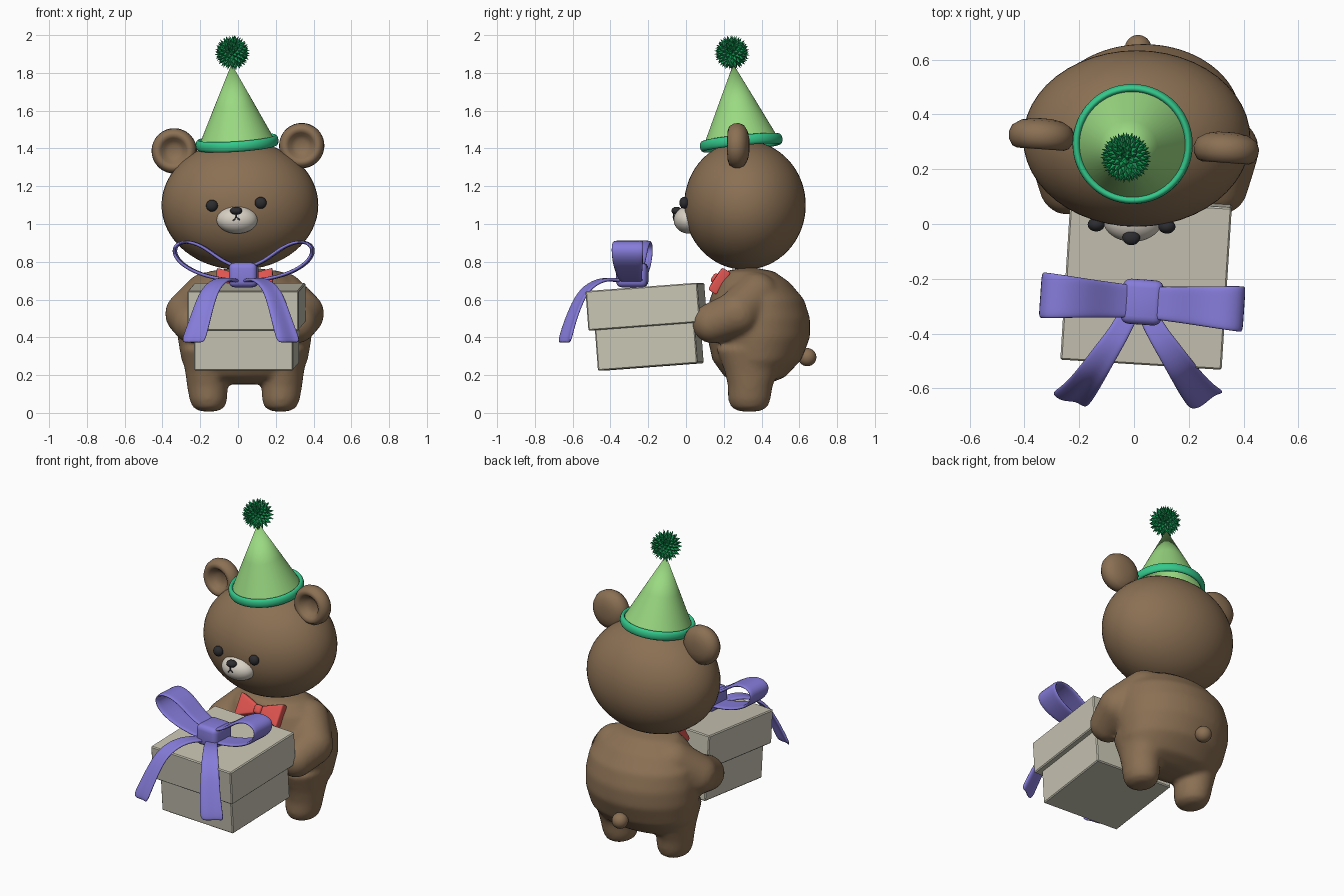
import bpy, bmesh, math
from mathutils import Matrix, Vector

if "Cube" in bpy.data.objects:
    bpy.data.objects.remove(bpy.data.objects["Cube"])

T = Matrix.Translation
def R(deg, axis): return Matrix.Rotation(math.radians(deg), 4, axis)
def S(x, y, z): return Matrix.Diagonal((x, y, z, 1))

def mat(name, r, g, b):
    m = bpy.data.materials.new(name)
    m.diffuse_color = (r, g, b, 1)
    m.use_nodes = True
    m.node_tree.nodes["Principled BSDF"].inputs["Base Color"].default_value = m.diffuse_color
    return m

BROWN = mat("brown fur", .258, .162, .088)
CREAM = mat("cream muzzle", .68, .63, .55)
DARK = mat("dark features", .026, .026, .03)
BOX = mat("box card", .58, .56, .455)
PURPLE = mat("purple ribbon", .238, .202, .70)
LIME = mat("light green hat", .328, .70, .225)
TEAL = mat("teal brim", .034, .578, .26)
GREEN = mat("deep green pompom", .008, .32, .09)
RED = mat("red bow tie", .75, .09, .08)

def add(name, bm, m, mtx=Matrix(), smooth=True):
    bmesh.ops.recalc_face_normals(bm, faces=bm.faces)
    me = bpy.data.meshes.new(name)
    bm.to_mesh(me)
    bm.free()
    me.transform(mtx)
    me.polygons.foreach_set("use_smooth", [smooth] * len(me.polygons))
    me.materials.append(m)
    ob = bpy.data.objects.new(name, me)
    bpy.context.collection.objects.link(ob)
    return ob

def mod(ob, kind, **kw):
    md = ob.modifiers.new(kind.title(), kind)
    for k, v in kw.items():
        setattr(md, k, v)

def loft(bm, sections, n=48, loop=False):
    """Elliptic rings (z, rx, ry, xc, yc) joined in order; zero radius closes an end."""
    rings = []
    for s in sections:
        z, rx, ry, xc, yc = s if len(s) == 5 else (s[0], s[1], s[1], 0, 0)
        rings.append([bm.verts.new((xc + rx * math.cos(a), yc + ry * math.sin(a), z))
                      for a in (2 * math.pi * i / n for i in range(n))])
    pairs = list(zip(rings, rings[1:])) + ([(rings[-1], rings[0])] if loop else [])
    for p, q in pairs:
        for i in range(n):
            j = (i + 1) % n
            bm.faces.new((p[i], p[j], q[j], q[i]))
    bmesh.ops.remove_doubles(bm, verts=bm.verts, dist=1e-5)

def ball(name, m, c, r, rot=Matrix()):
    bm = bmesh.new()
    bmesh.ops.create_uvsphere(bm, u_segments=48, v_segments=32, radius=1)
    return add(name, bm, m, T(c) @ rot @ S(*r))

def block(name, m, size, mtx, bevel, seg=1, smooth=False):
    bm = bmesh.new()
    bmesh.ops.create_cube(bm, size=1, matrix=S(*size))
    bmesh.ops.bevel(bm, geom=bm.edges[:], offset=bevel, segments=seg, profile=.5, affect='EDGES')
    return add(name, bm, m, mtx, smooth)

# Body, legs and arms fused into one soft surface
CX = .035
bm = bmesh.new()
loft(bm, [(z, rx, ry, CX, yc) for z, yc, rx, ry in [
    (.15, .36, 0, 0), (.155, .36, .2, .08), (.19, .365, .29, .16), (.28, .375, .335, .235),
    (.40, .385, .355, .272), (.5, .385, .355, .272), (.6, .375, .34, .25),
    (.69, .355, .28, .195), (.75, .335, .19, .13), (.775, .33, 0, 0)]])
for s in (-1, 1):
    leg = bmesh.new()
    loft(leg, [(z, rx, ry, CX + s * x, yc) for z, x, yc, rx, ry in [
        (.005, .19, .335, 0, 0), (.01, .19, .335, .05, .06), (.03, .19, .335, .085, .097),
        (.07, .192, .335, .1, .112), (.14, .197, .34, .107, .118), (.22, .205, .345, .11, .14),
        (.34, .21, .36, .13, .2), (.42, .21, .37, 0, 0)]])
    tmp = bpy.data.meshes.new("tmp")
    leg.to_mesh(tmp)
    leg.free()
    bm.from_mesh(tmp)
    bpy.data.meshes.remove(tmp)
    # arm: overlapping balls from shoulder through elbow to paw
    path = [(.2, .37, .62, .125), (.3, .27, .525, .122), (.275, .14, .475, .108)]
    for a, b in zip(path, path[1:]):
        for k in range(9):
            x, y, z, r = (p + (q - p) * k / 8 for p, q in zip(a, b))
            bmesh.ops.create_icosphere(bm, subdivisions=3, radius=r,
                                       matrix=T((CX + s * x, y, z)))
body = add("body", bm, BROWN)
mod(body, 'REMESH', mode='VOXEL', voxel_size=.014, use_smooth_shade=True)
mod(body, 'SMOOTH', factor=.5, iterations=8)
ball("tail", BROWN, (.015, .642, .295), (.048, .048, .048))

# Head, ears and face
ball("head", BROWN, (.01, .312, 1.1), (.415, .322, .342))
for name, c, roll in (("left_ear", (-.338, .325, 1.387), -4), ("right_ear", (.337, .275, 1.415), 4)):
    bm = bmesh.new()
    loft(bm, [(.004, 0), (.006, .03), (.018, .052), (.04, .068), (.052, .085), (.045, .103),
              (.022, .117), (-.005, .12), (-.032, .108), (-.052, .075), (-.06, .035), (-.061, 0)])
    add(name, bm, BROWN, T(c) @ R(-4, 'Z') @ R(roll, 'Y') @ R(90, 'X'))
ball("muzzle", CREAM, (-.005, .015, 1.022), (.108, .08, .073))
ball("nose", DARK, (-.01, -.05, 1.07), (.032, .027, .021))
ball("left_eye", DARK, (-.138, -.002, 1.097), (.031, .025, .031))
ball("right_eye", DARK, (.12, -.01, 1.112), (.031, .025, .031))
cu = bpy.data.curves.new("mouth", 'CURVE')
cu.dimensions, cu.bevel_depth = '3D', .0045
for pts in ([(-.009, -.064, 1.055), (-.009, -.066, 1.037)],
            [(-.025, -.062, 1.018), (-.009, -.066, 1.037), (.009, -.062, 1.021)]):
    sp = cu.splines.new('POLY')
    sp.points.add(len(pts) - 1)
    for p, co in zip(sp.points, pts):
        p.co = (*co, 1)
cu.materials.append(DARK)
bpy.context.collection.objects.link(bpy.data.objects.new("mouth", cu))

# Party hat: cone, rolled brim and spiky pompom
hat = T((-.005, .292, 1.43)) @ Vector((-.07, -.1, 1)).to_track_quat('Z', 'Y').to_matrix().to_4x4()
bm = bmesh.new()
loft(bm, [(-.01, .206), (.2, .106), (.42, 0)], 64)
add("hat_cone", bm, LIME, hat)
bm = bmesh.new()
loft(bm, [(.028 * math.sin(a), .205 + .015 * math.cos(a))
          for a in (math.pi * i / 6 for i in range(12))], 64, True)
add("hat_brim", bm, TEAL, hat)
bm = bmesh.new()
bmesh.ops.create_icosphere(bm, subdivisions=2, radius=.06)
N = 130
for i in range(N):
    z = 1 - (2 * i + 1) / N
    a = i * math.pi * (3 - math.sqrt(5))
    d = Vector((math.cos(a) * math.sqrt(1 - z * z), math.sin(a) * math.sqrt(1 - z * z), z))
    bmesh.ops.create_cone(bm, segments=4, radius1=.014, radius2=0, depth=.042,
                          matrix=T(d * .073) @ d.to_track_quat('Z', 'Y').to_matrix().to_4x4())
add("pompom", bm, GREEN, T((-.03, .243, 1.907)), False)

# Bow tie
tie = T((CX, .165, .705)) @ R(-33, 'X')
for s, name in ((-1, "left_tie_wing"), (1, "right_tie_wing")):
    bm = bmesh.new()
    bmesh.ops.create_cube(bm, size=1)
    for v in bm.verts:
        outer = v.co.x > 0
        v.co = (s * (.15 if outer else .005), v.co.y * (.06 if outer else .035) + (.015 if outer else 0),
                v.co.z * (.15 if outer else .045))
    ob = add(name, bm, RED, tie)
    mod(ob, 'BEVEL', width=.012, segments=2)
    mod(ob, 'SUBSURF', levels=2, render_levels=2)
block("tie_knot", RED, (.05, .06, .055), tie, .016, 3, True)

# Gift box, tilted in the paws
gift = T((.044, -.218, .667)) @ R(-3.6, 'Z') @ R(4.3, 'X')
block("box_lid", BOX, (.59, .595, .21), gift @ T((0, 0, -.105)), .006)
block("box_base", BOX, (.525, .53, .25), gift @ T((0, 0, -.3)), .006)

def ribbon(name, rows, mtx=Matrix(), wave=0):
    """Band through (centre, half-width vector) rows, thickened and smoothed."""
    bm, prev = bmesh.new(), None
    for k, (c, w) in enumerate(rows):
        row = [bm.verts.new(Vector(c) + Vector(w) * t
               + Vector((0, wave * k * math.sin(t * math.pi), 0))) for t in (-1, -.5, 0, .5, 1)]
        if prev:
            for i in range(4):
                bm.faces.new((prev[i], prev[i + 1], row[i + 1], row[i]))
        prev = row
    ob = add(name, bm, PURPLE, mtx)
    mod(ob, 'SOLIDIFY', thickness=.018, offset=0)
    mod(ob, 'SUBSURF', levels=2, render_levels=2)

# Ribbon bow: two loops, two hanging tails and a knot
bow = T((.03, -.285, 0)) @ R(-4, 'Z')
loop = [(.02, .77, .06), (.11, .80, .065), (.2, .875, .072), (.29, .912, .08), (.36, .895, .085),
        (.372, .845, .085), (.33, .785, .08), (.23, .732, .07), (.11, .705, .062), (.02, .70, .06)]
tail = [(.02, -.3, .69, .035), (.065, -.39, .708, .038), (.11, -.455, .705, .045),
        (.165, -.54, .655, .052), (.2, -.59, .55, .058), (.23, -.625, .45, .064), (.255, -.645, .37, .07)]
for s, side in ((-1, "left"), (1, "right")):
    ribbon(side + "_bow_loop", [((s * x, 0, z), (0, w, 0)) for x, z, w in loop], bow)
    ribbon(side + "_bow_tail", [((.015 + s * x, y, z), (w * .92, s * w * .42, 0))
                                for x, y, z, w in tail], wave=.002)
block("bow_knot", PURPLE, (.15, .165, .13), bow @ T((0, 0, .73)), .03, 4, True)
